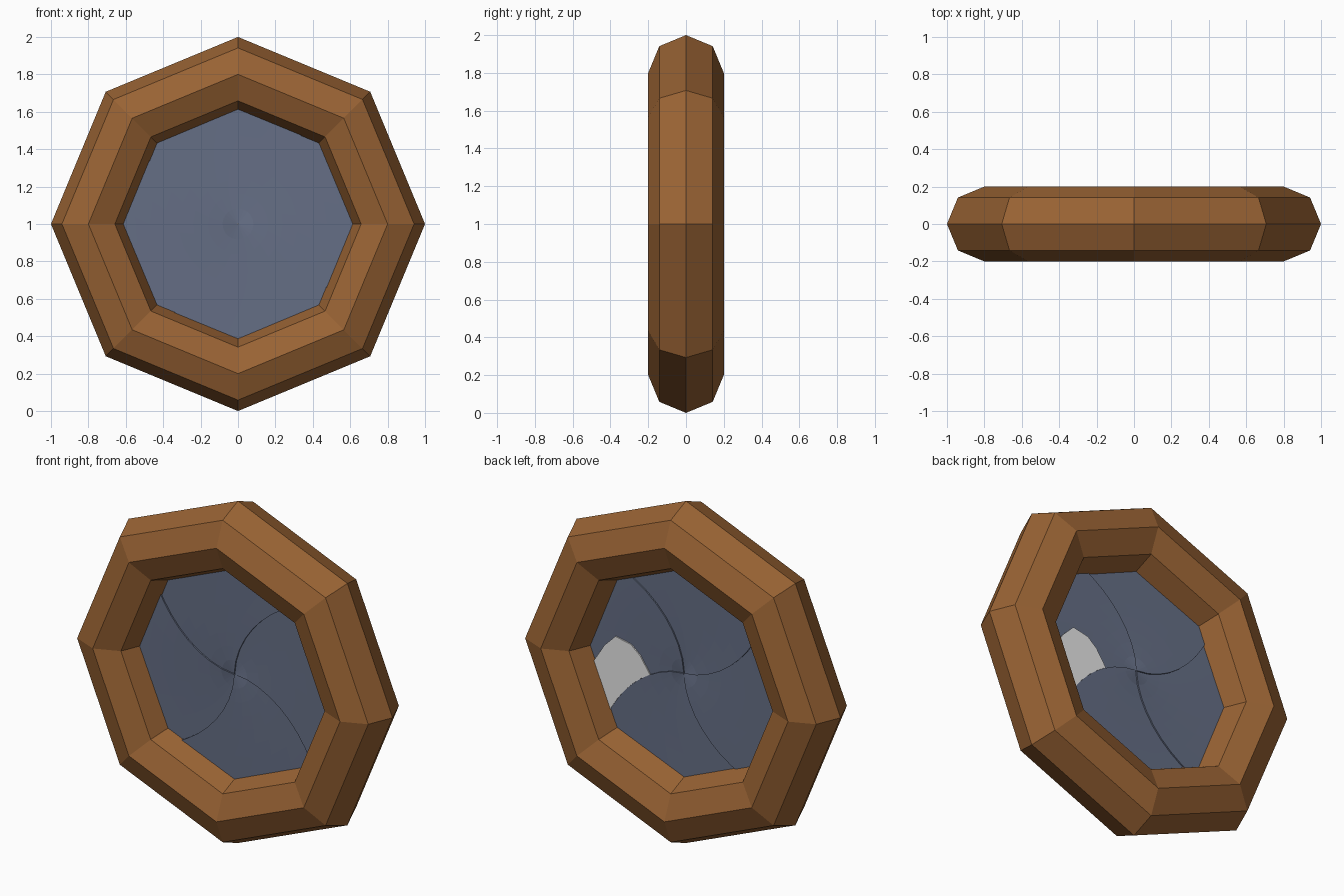
import bpy, bmesh
from math import sin, cos, pi, radians

cube = bpy.data.objects.get("Cube")
if cube:
    bpy.data.objects.remove(cube, do_unlink=True)


def material(name, r, g, b):
    m = bpy.data.materials.new(name)
    m.use_nodes = True
    m.diffuse_color = (r, g, b, 1)
    bsdf = m.node_tree.nodes["Principled BSDF"]
    bsdf.inputs["Base Color"].default_value = (r, g, b, 1)
    bsdf.inputs["Roughness"].default_value = 0.8
    return m


wood = material("warm_brown", 0.32, 0.125, 0.034)
slate = material("slate_blue", 0.13, 0.157, 0.235)
white = material("pale_white", 0.8, 0.8, 0.8)


def finish(name, bm, mat):
    bmesh.ops.recalc_face_normals(bm, faces=bm.faces)
    mesh = bpy.data.meshes.new(name)
    bm.to_mesh(mesh)
    bm.free()
    mesh.materials.append(mat)
    obj = bpy.data.objects.new(name, mesh)
    obj.location.z = 1
    bpy.context.collection.objects.link(obj)
    return obj


# Eight-sided ring frame, standing upright
bpy.ops.mesh.primitive_torus_add(major_segments=8, minor_segments=8,
                                 major_radius=0.8, minor_radius=0.2,
                                 location=(0, 0, 1), rotation=(pi / 2, 0, 0))
frame = bpy.context.object
frame.name = "ring_frame"
frame.data.materials.append(wood)

RIM = 0.63


def swirl(r, base):
    """Point at radius r on the curved seam that leaves the hub at angle base."""
    a = base - radians(35) * (r / 0.574) ** 0.8
    return r * cos(a), r * sin(a)


# Four curved shutter blades, each slightly twisted so the seams step
ANG, RAD = 6, 8
for k in range(4):
    bm = bmesh.new()
    layers = []
    for depth in (-0.036, 0.014):
        grid = []
        for i in range(ANG + 1):
            row = []
            for j in range(RAD + 1):
                r = 0.004 + (RIM - 0.004) * j / RAD
                x, z = swirl(r, (k + i / ANG) * pi / 2)
                row.append(bm.verts.new((x, depth + 0.008 * i / ANG, z)))
            grid.append(row)
        for i in range(ANG):
            for j in range(RAD):
                bm.faces.new((grid[i][j], grid[i + 1][j],
                              grid[i + 1][j + 1], grid[i][j + 1]))
        layers.append(grid)
    # Close the edges of the blade
    border = [e for e in bm.edges if e.is_boundary and e.verts[0].co.y < 0]
    twin = {a: b for ra, rb in zip(*layers) for a, b in zip(ra, rb)}
    for e in border:
        a, b = e.verts
        bm.faces.new((a, b, twin[b], twin[a]))
    finish(f"shutter_blade_{k + 1}", bm, slate)

# Pale patch on the rear, bounded below by one seam
outline = [swirl(0.225 + (RIM - 0.225) * i / 6, 0) for i in range(7)]
outline += [(0.58, -0.08), (0.51, 0.03), (0.44, 0.10), (0.34, 0.08), (0.28, 0.03)]
bm = bmesh.new()
face = bm.faces.new([bm.verts.new((x, 0.018, z)) for x, z in outline])
ext = bmesh.ops.extrude_face_region(bm, geom=[face])
bmesh.ops.translate(bm, vec=(0, 0.007, 0),
                    verts=[v for v in ext["geom"] if isinstance(v, bmesh.types.BMVert)])
finish("rear_pale_patch", bm, white)
